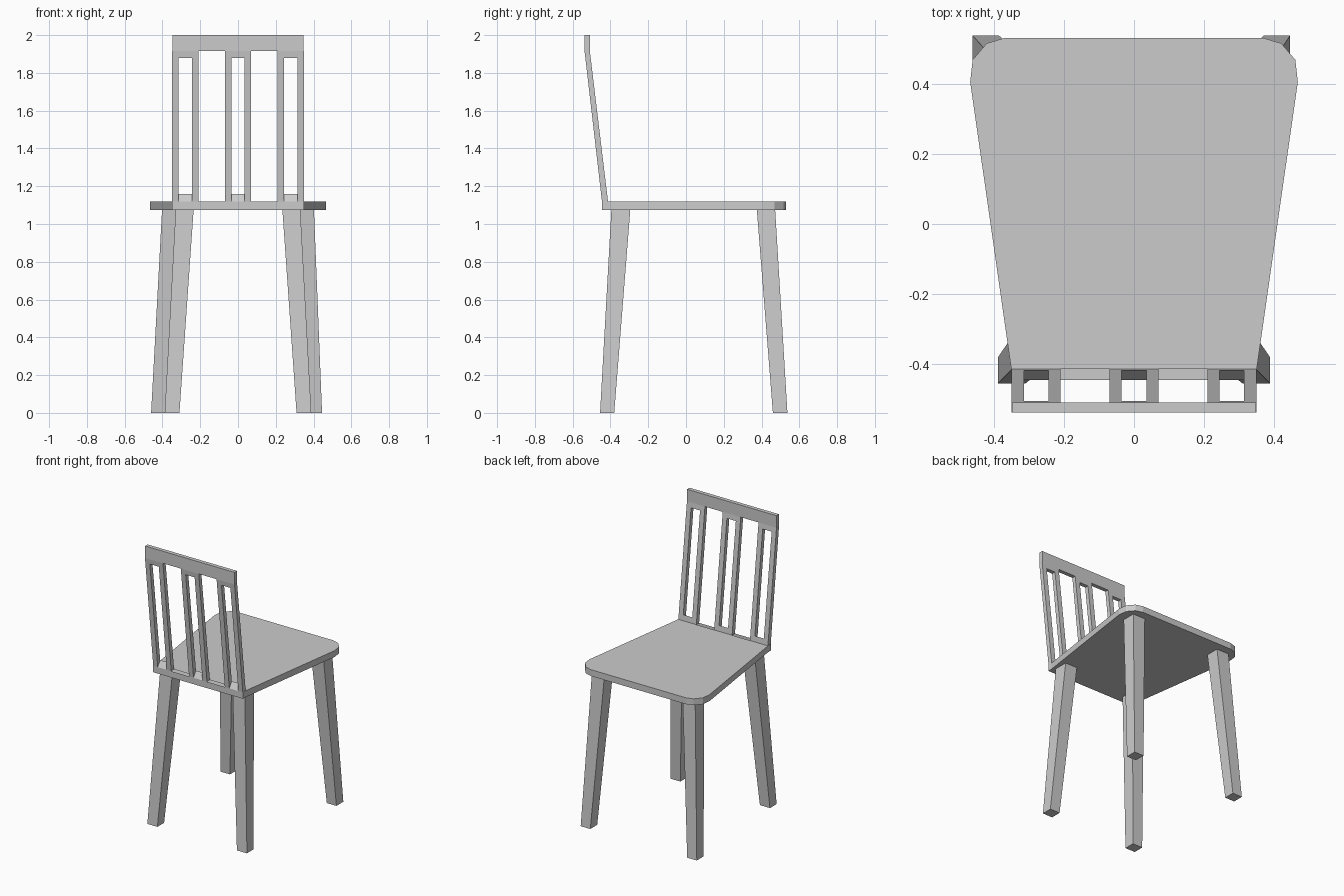
import bpy
import bmesh

cube = bpy.data.objects.get("Cube")
if cube:
    bpy.data.objects.remove(cube, do_unlink=True)

grey = bpy.data.materials.new("plain grey")
grey.use_nodes = True
COLOUR = (0.6, 0.6, 0.6, 1)
grey.diffuse_color = COLOUR
grey.node_tree.nodes["Principled BSDF"].inputs["Base Color"].default_value = COLOUR

SEAT_BOTTOM, SEAT_TOP = 1.075, 1.12
RAIL_BOTTOM, PAIR_TOP, TOP = 1.915, 1.88, 2.0


def finish(name, bm):
    bmesh.ops.recalc_face_normals(bm, faces=bm.faces)
    mesh = bpy.data.meshes.new(name)
    bm.to_mesh(mesh)
    bm.free()
    mesh.materials.append(grey)
    obj = bpy.data.objects.new(name, mesh)
    bpy.context.collection.objects.link(obj)
    return obj


def loft(name, lower, upper):
    """Closed solid between two matching rings of points."""
    bm = bmesh.new()
    a = [bm.verts.new(p) for p in lower]
    b = [bm.verts.new(p) for p in upper]
    n = len(a)
    bm.faces.new(a)
    bm.faces.new(b)
    for i in range(n):
        j = (i + 1) % n
        bm.faces.new((a[i], a[j], b[j], b[i]))
    return finish(name, bm)


def extrude_x(name, profile, x0, x1):
    return loft(name, [(x0, y, z) for y, z in profile], [(x1, y, z) for y, z in profile])


def rect(x, y, z):
    return [(x[0], y[0], z), (x[1], y[0], z), (x[1], y[1], z), (x[0], y[1], z)]


def lean(z):
    """Outer and inner y of the leaning back at height z."""
    t = min((z - SEAT_TOP) / (RAIL_BOTTOM - SEAT_TOP), 1)
    return -0.445 - 0.092 * t, -0.413 - 0.096 * t


def back_piece(name, x0, x1, z0, z1):
    (o0, i0), (o1, i1) = lean(z0), lean(z1)
    return extrude_x(name, [(o0, z0), (i0, z0), (i1, z1), (o1, z1)], x0, x1)


# Seat shell, open along the narrow strip under the back
half = [(0.35, -0.445), (0.35, -0.413), (0.467, 0.405), (0.46, 0.468), (0.42, 0.515), (0.37, 0.53)]
outline = half + [(-x, y) for x, y in reversed(half)]
bm = bmesh.new()
low = [bm.verts.new((x, y, SEAT_BOTTOM)) for x, y in outline]
high = [bm.verts.new((x, y, SEAT_TOP)) for x, y in outline]
bm.faces.new(low)
bm.faces.new(high[1:-1])
for i in range(len(low)):
    j = (i + 1) % len(low)
    bm.faces.new((low[i], low[j], high[j], high[i]))
finish("seat", bm)

# Splayed, tapered legs
for side, sign, foot in (("left", 1, 0.445), ("right", -1, 0.46)):
    def span(outer, inner):
        return sorted((sign * outer, sign * inner))
    loft("back_leg_" + side,
         rect(span(0.388, 0.31), (-0.455, -0.38), 0),
         rect(span(0.33, 0.235), (-0.395, -0.295), SEAT_BOTTOM))
    loft("front_leg_" + side,
         rect(span(foot, foot - 0.075), (0.46, 0.537), 0),
         rect(span(0.402, 0.305), (0.375, 0.472), SEAT_BOTTOM))

# Top rail of the back
back_piece("top_rail", -0.348, 0.348, RAIL_BOTTOM, TOP)

# Three pairs of slats, each joined at the bottom by a wedge and at the top by a block
for label, centre in (("right", -0.279), ("middle", 0), ("left", 0.279)):
    for edge, sign in (("a", -1), ("b", 1)):
        x0, x1 = sorted((centre + sign * 0.07, centre + sign * 0.035))
        back_piece(f"slat_{label}_{edge}", x0, x1, SEAT_TOP, RAIL_BOTTOM)
    x0, x1 = centre - 0.035, centre + 0.035
    back_piece("slat_head_" + label, x0, x1, PAIR_TOP, RAIL_BOTTOM)
    outer, inner = lean(SEAT_TOP)
    extrude_x("slat_foot_" + label,
              [(outer, SEAT_TOP), (inner, SEAT_TOP), (lean(1.16)[1], 1.16)], x0, x1)
